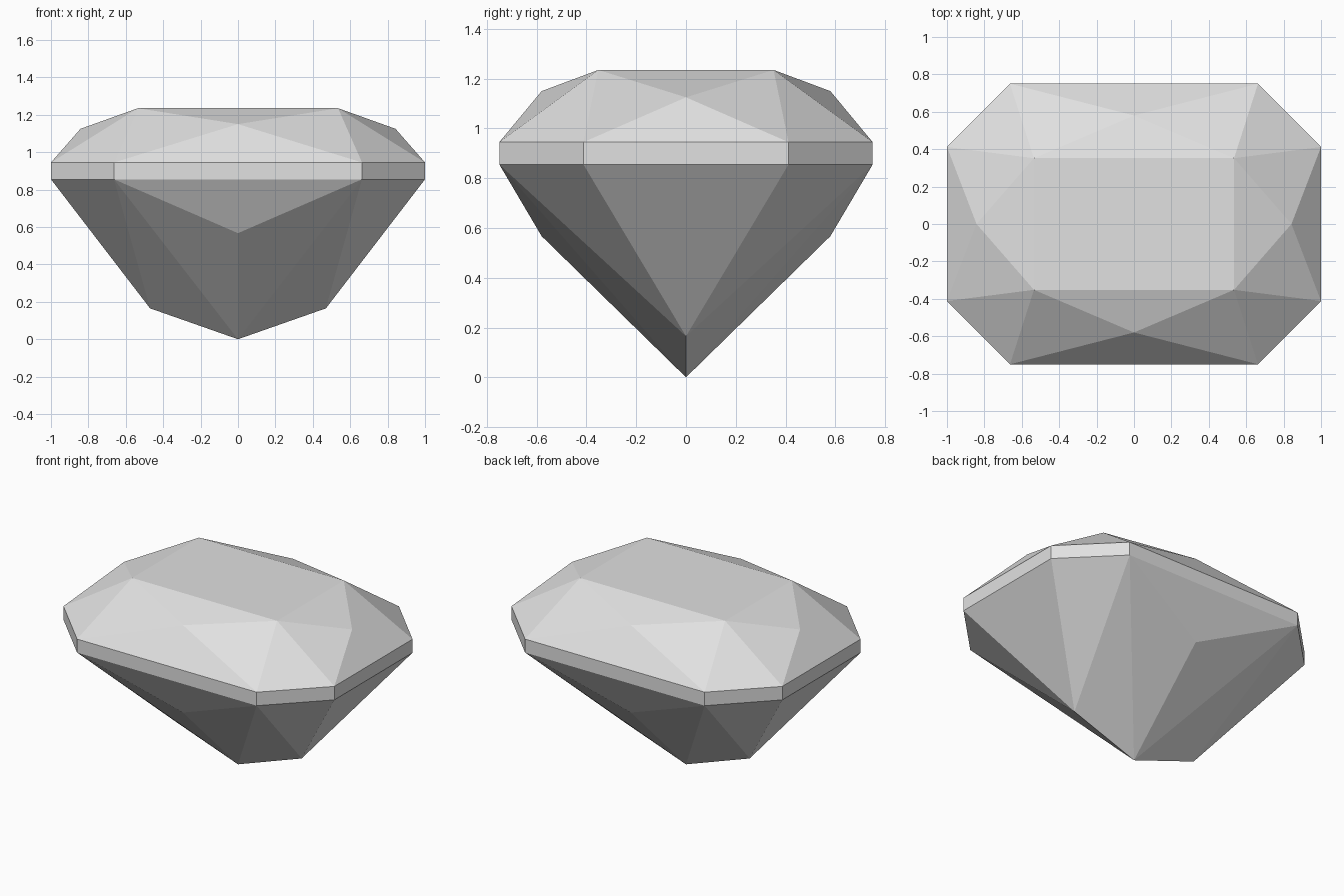
import bpy
import bmesh

cube = bpy.data.objects.get("Cube")
if cube:
    bpy.data.objects.remove(cube, do_unlink=True)

# Material
grey = bpy.data.materials.new("pale_grey")
grey.use_nodes = True
colour = (0.75, 0.75, 0.75, 1)
grey.diffuse_color = colour
grey.node_tree.nodes["Principled BSDF"].inputs["Base Color"].default_value = colour

# Key heights and corner positions of the cut
CULET, GIRDLE_LOW, GIRDLE_TOP, TABLE = 0, 0.855, 0.945, 1.235
LONG_CORNER = (0.663, 0.75)     # end of the front and back girdle edges
SHORT_CORNER = (1.0, 0.412)     # end of the side girdle edges
TABLE_CORNER = (0.535, 0.352)

bm = bmesh.new()


def facet(*points):
    bm.faces.new([bm.verts.new(p) for p in points])


def at(corner, z, sx, sy):
    return (corner[0] * sx, corner[1] * sy, z)


def side_facets(corner, crown_mid, pavilion_mid, mirror):
    """Facets spanning one straight side; mirror gives its two ends."""
    low = [at(corner, GIRDLE_LOW, *s) for s in mirror]
    top = [at(corner, GIRDLE_TOP, *s) for s in mirror]
    table = [at(TABLE_CORNER, TABLE, *s) for s in mirror]
    facet(low[0], low[1], top[1], top[0])
    facet(top[0], top[1], crown_mid)
    facet(crown_mid, table[0], table[1])
    facet(low[0], low[1], pavilion_mid)
    for i in range(2):
        facet(top[i], crown_mid, table[i])


# Straight sides: front and back, then left and right
for s in (-1, 1):
    side_facets(LONG_CORNER, (0, 0.58 * s, 1.15), (0, 0.58 * s, 0.567),
                [(-1, s), (1, s)])
    side_facets(SHORT_CORNER, (0.842 * s, 0, 1.125), (0.47 * s, 0, 0.165),
                [(s, -1), (s, 1)])

# Cut corners, with the pavilion facets running down to the culet
tip = (0, 0, CULET)
for sx in (-1, 1):
    for sy in (-1, 1):
        long_low = at(LONG_CORNER, GIRDLE_LOW, sx, sy)
        short_low = at(SHORT_CORNER, GIRDLE_LOW, sx, sy)
        long_top = at(LONG_CORNER, GIRDLE_TOP, sx, sy)
        short_top = at(SHORT_CORNER, GIRDLE_TOP, sx, sy)
        side_mid = (0.47 * sx, 0, 0.165)
        facet(long_low, short_low, short_top, long_top)
        facet(long_top, short_top, at(TABLE_CORNER, TABLE, sx, sy))
        facet(long_low, short_low, side_mid)
        facet(long_low, side_mid, tip)
        facet(long_low, (0, 0.58 * sy, 0.567), tip)

# Flat table on top
facet(*[at(TABLE_CORNER, TABLE, *s) for s in ((-1, -1), (1, -1), (1, 1), (-1, 1))])

# Weld the facets into one closed solid
bmesh.ops.remove_doubles(bm, verts=bm.verts, dist=0.001)
bmesh.ops.recalc_face_normals(bm, faces=bm.faces)
mesh = bpy.data.meshes.new("cut_gem")
bm.to_mesh(mesh)
bm.free()
mesh.materials.append(grey)
gem = bpy.data.objects.new("cut_gem", mesh)
bpy.context.collection.objects.link(gem)
